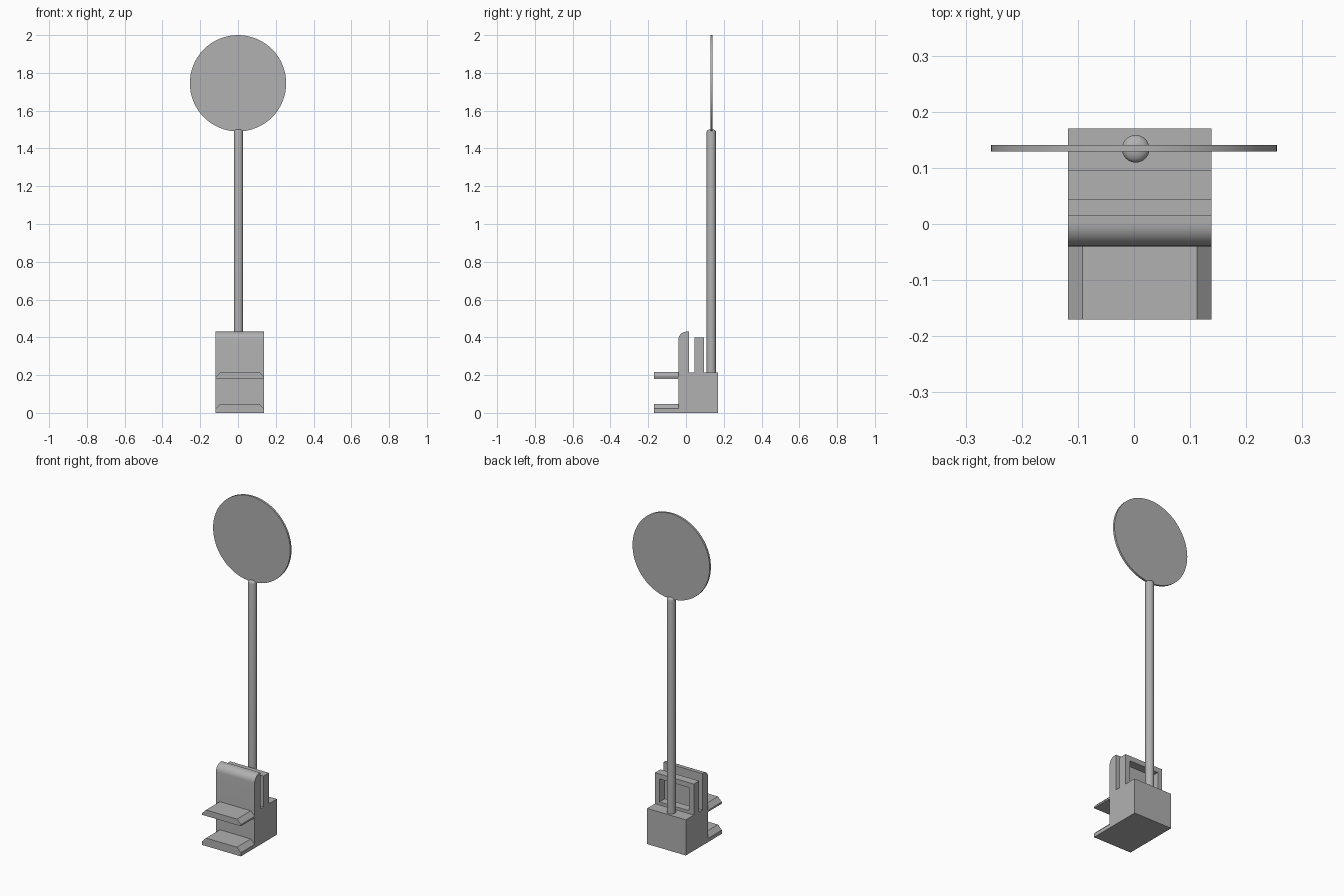
import bpy, bmesh, math
from mathutils import Vector, Matrix

if "Cube" in bpy.data.objects:
    bpy.data.objects.remove(bpy.data.objects["Cube"])

XL, XR = -0.118, 0.138   # side faces of the base

# Mid grey for the whole model
GREY = bpy.data.materials.new("mid_grey")
GREY.diffuse_color = (0.44, 0.44, 0.44, 1)
GREY.use_nodes = True
GREY.node_tree.nodes["Principled BSDF"].inputs["Base Color"].default_value = GREY.diffuse_color


def finish(name, bm, angle=35):
    """Turn a bmesh into a named, shaded object."""
    bmesh.ops.recalc_face_normals(bm, faces=bm.faces)
    me = bpy.data.meshes.new(name)
    bm.to_mesh(me)
    bm.free()
    me.materials.append(GREY)
    ob = bpy.data.objects.new(name, me)
    bpy.context.collection.objects.link(ob)
    bpy.ops.object.select_all(action='DESELECT')
    bpy.context.view_layer.objects.active = ob
    ob.select_set(True)
    bpy.ops.object.shade_smooth_by_angle(angle=math.radians(angle))
    return ob


def prism(name, pts, offset):
    """Extrude a closed 3D polygon along an offset vector."""
    bm = bmesh.new()
    face = bm.faces.new([bm.verts.new(p) for p in pts])
    res = bmesh.ops.extrude_face_region(bm, geom=[face])
    verts = [v for v in res["geom"] if isinstance(v, bmesh.types.BMVert)]
    bmesh.ops.translate(bm, verts=verts, vec=Vector(offset))
    return finish(name, bm)


# Base block and tall front panel as one side profile, panel top rounded at the front
R = 0.042
profile = [(-0.04, 0), (0.17, 0), (0.17, 0.213), (0.015, 0.213), (0.015, 0.43)]
for i in range(9):
    a = math.radians(90 + 90 * i / 8)
    profile.append((-0.04 + R + R * math.cos(a), 0.43 - R + R * math.sin(a)))
prism("base_with_front_panel", [(XL, y, z) for y, z in profile], (XR - XL, 0, 0))

# Open window frame standing behind the panel
bm = bmesh.new()
ZB, ZT, B = 0.213, 0.398, 0.03
outer = [(XL, ZB), (XR, ZB), (XR, ZT), (XL, ZT)]
inner = [(XL + B, ZB + 0.018), (XR - B, ZB + 0.018), (XR - B, ZT - B), (XL + B, ZT - B)]
rings = [[bm.verts.new((x, y, z)) for x, z in ring]
         for y in (0.044, 0.095) for ring in (outer, inner)]
for a, b in ((0, 1), (2, 3), (0, 2), (1, 3)):
    for i in range(4):
        j = (i + 1) % 4
        bm.faces.new((rings[a][i], rings[a][j], rings[b][j], rings[b][i]))
finish("window_frame", bm)

# Two shelves with bevelled upper sides
for name, z0, z1, z2 in (("lower_shelf", 0.0, 0.022, 0.048),
                         ("upper_shelf", 0.18, 0.19, 0.216)):
    section = [(XL, z0), (XR, z0), (XR, z1), (XR - 0.026, z2), (XL + 0.026, z2), (XL, z1)]
    prism(name, [(x, -0.17, z) for x, z in section], (0, 0.13, 0))

# Pole: a lathed tube with a softly rounded tip
bm = bmesh.new()
pole_profile = [(0.0245, 0.21), (0.0245, 1.488)]
pole_profile += [(0.0245 * math.cos(t), 1.488 + 0.014 * math.sin(t))
                 for t in (math.radians(15 * k) for k in range(1, 6))]
N = 32
loops = [[bm.verts.new((0.003 + r * math.cos(2 * math.pi * i / N),
                        0.134 + r * math.sin(2 * math.pi * i / N), z)) for i in range(N)]
         for r, z in pole_profile]
for lo, hi in zip(loops, loops[1:]):
    for i in range(N):
        j = (i + 1) % N
        bm.faces.new((lo[i], lo[j], hi[j], hi[i]))
bm.faces.new(loops[0])
bm.faces.new(loops[-1])
finish("pole", bm)

# Round sign
bm = bmesh.new()
bmesh.ops.create_cone(bm, cap_ends=True, segments=64, radius1=0.255, radius2=0.255, depth=0.012,
                      matrix=Matrix.Translation((0, 0.135, 1.745)) @ Matrix.Rotation(math.pi / 2, 4, 'X'))
finish("round_sign", bm)
